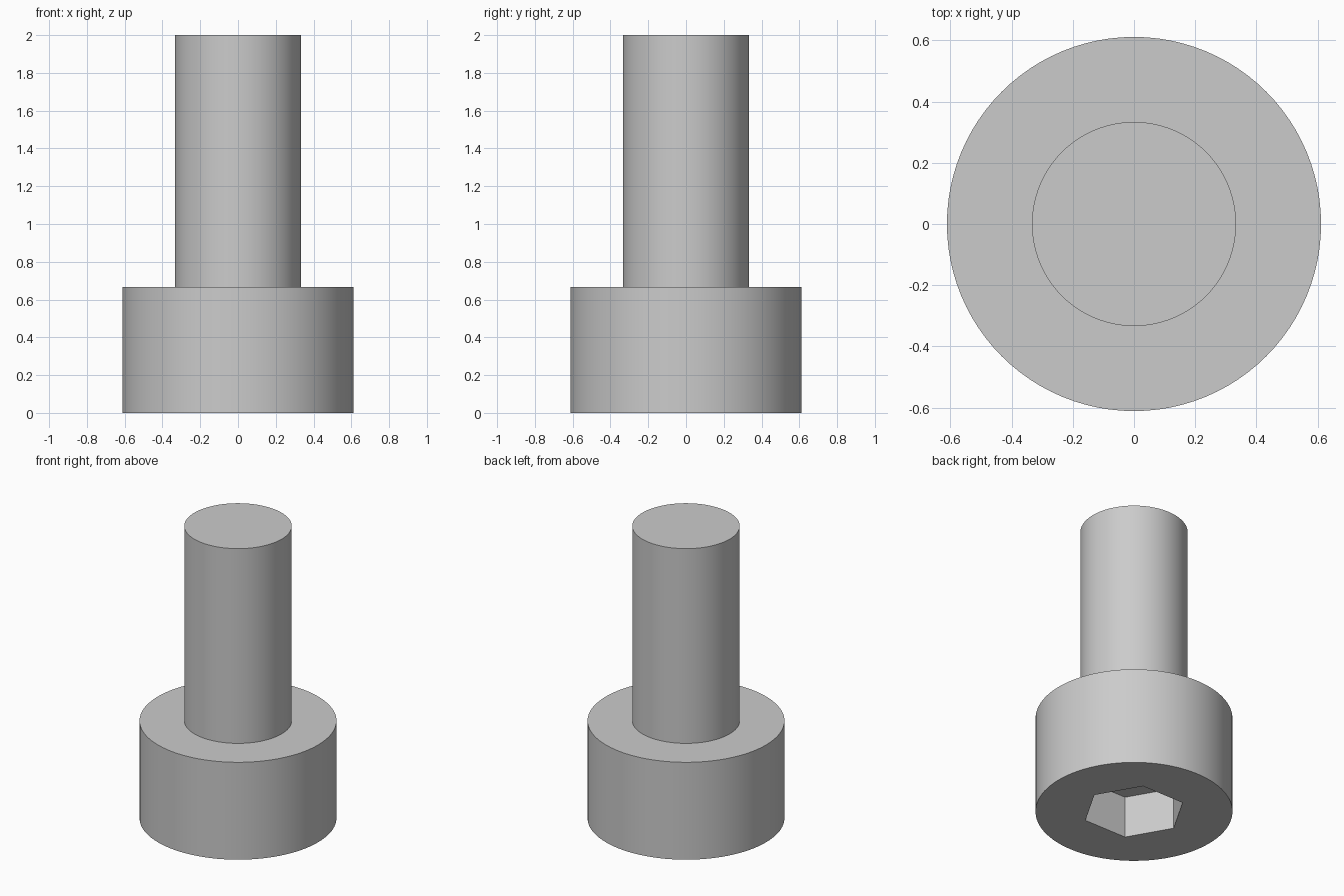
import bpy
import math

cube = bpy.data.objects.get("Cube")
if cube:
    bpy.data.objects.remove(cube, do_unlink=True)

UNIT = 1 / 9               # one millimetre of the bolt
HEAD_RADIUS = 5.5 * UNIT
HEAD_HEIGHT = 6 * UNIT
SHANK_RADIUS = 3 * UNIT
SOCKET_RADIUS = 5 * UNIT / math.sqrt(3)
SOCKET_DEPTH = 0.285
TOTAL_HEIGHT = 2.0
EMBED = 0.05

steel = bpy.data.materials.new("grey steel")
steel.use_nodes = True
GREY = (0.6, 0.6, 0.6, 1)
steel.diffuse_color = GREY
steel.node_tree.nodes["Principled BSDF"].inputs["Base Color"].default_value = GREY


def cylinder(name, radius, bottom, top, sides=96, turn=0):
    """Upright prism between two heights."""
    bpy.ops.mesh.primitive_cylinder_add(
        vertices=sides, radius=radius, depth=top - bottom,
        location=(0, 0, (bottom + top) / 2), rotation=(0, 0, turn))
    obj = bpy.context.object
    obj.name = name
    obj.data.materials.append(steel)
    return obj


def smooth(obj):
    bpy.ops.object.select_all(action="DESELECT")
    obj.select_set(True)
    bpy.context.view_layer.objects.active = obj
    bpy.ops.object.shade_smooth_by_angle(angle=math.radians(30))


# Shank, seated slightly inside the head
shank = cylinder("shank", SHANK_RADIUS, HEAD_HEIGHT - EMBED, TOTAL_HEIGHT)
smooth(shank)

# Head with a hexagonal socket cut into its underside
head = cylinder("head", HEAD_RADIUS, 0, HEAD_HEIGHT)
cutter = cylinder("socket_cutter", SOCKET_RADIUS, -0.1, SOCKET_DEPTH,
                  sides=6, turn=math.radians(30))
cutter.hide_render = True
cut = head.modifiers.new("socket", "BOOLEAN")
cut.operation = "DIFFERENCE"
cut.solver = "EXACT"
cut.object = cutter
bpy.context.view_layer.objects.active = head
bpy.ops.object.modifier_apply(modifier=cut.name)
bpy.data.objects.remove(cutter, do_unlink=True)
smooth(head)
